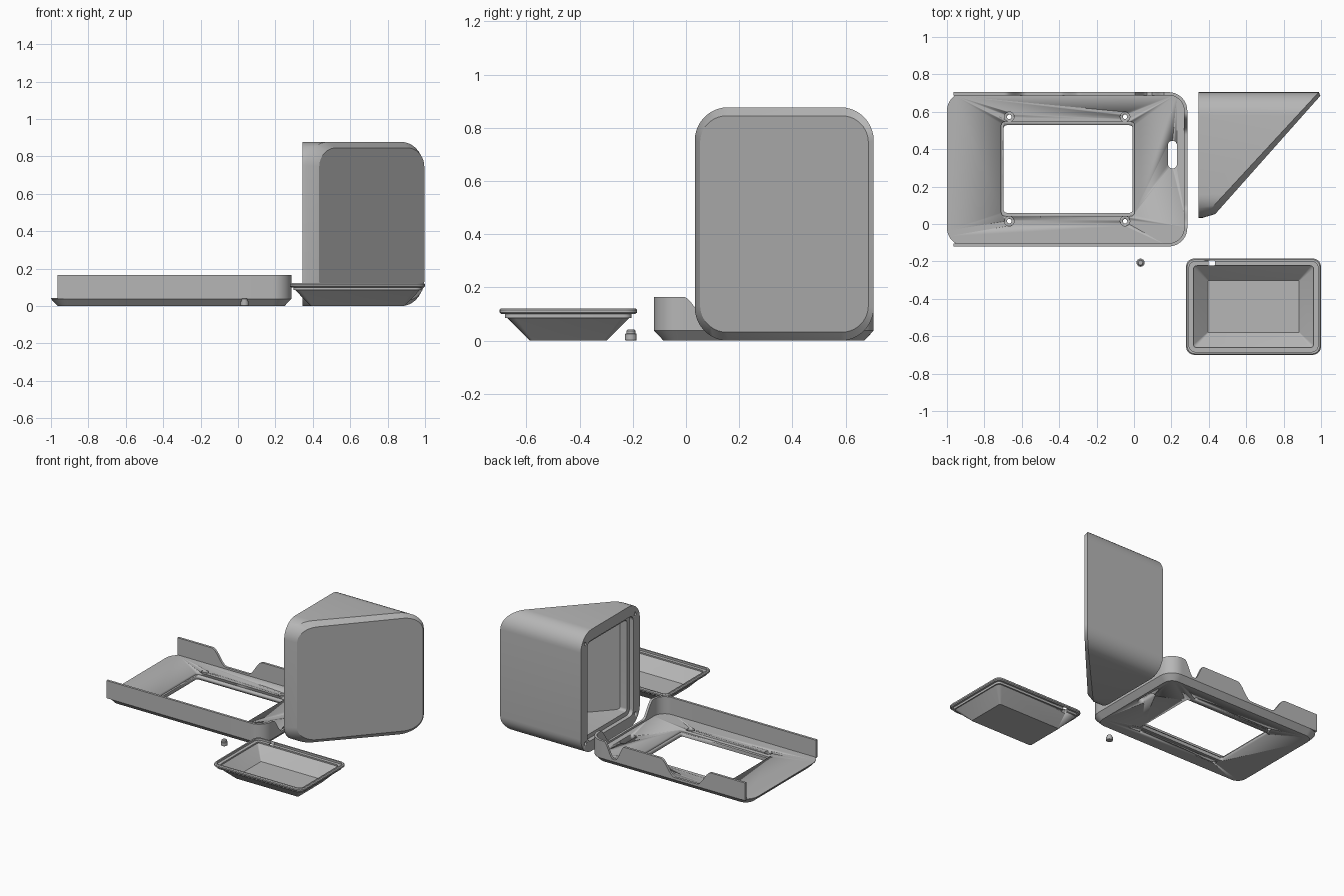
import bpy, bmesh, math
from mathutils import Vector

if "Cube" in bpy.data.objects:
    bpy.data.objects.remove(bpy.data.objects["Cube"])

grey = bpy.data.materials.new("plain grey")
grey.diffuse_color = (0.47, 0.47, 0.47, 1)
grey.use_nodes = True
grey.node_tree.nodes["Principled BSDF"].inputs["Base Color"].default_value = grey.diffuse_color


def rounded_rect(x0, x1, y0, y1, r, n=10):
    """Outline points of a rounded rectangle, counter-clockwise."""
    pts = []
    for cx, cy, a0 in ((x1 - r, y1 - r, 0), (x0 + r, y1 - r, 90),
                       (x0 + r, y0 + r, 180), (x1 - r, y0 + r, 270)):
        for i in range(n + 1):
            a = math.radians(a0 + 90 * i / n)
            pts.append((cx + r * math.cos(a), cy + r * math.sin(a)))
    return pts


def loft(name, loops, closed=True, angle=30):
    """Skin a stack of equal-length loops and cap both ends."""
    bm = bmesh.new()
    rows = [[bm.verts.new(p) for p in loop] for loop in loops]
    n = len(rows[0])
    for a, b in zip(rows, rows[1:]):
        for i in range(n):
            j = (i + 1) % n
            bm.faces.new((a[i], a[j], b[j], b[i]))
    bm.faces.new(rows[0])
    bm.faces.new(rows[-1])
    bmesh.ops.recalc_face_normals(bm, faces=bm.faces)
    me = bpy.data.meshes.new(name)
    bm.to_mesh(me)
    bm.free()
    me.materials.append(grey)
    ob = bpy.data.objects.new(name, me)
    bpy.context.collection.objects.link(ob)
    activate(ob)
    bpy.ops.object.shade_smooth_by_angle(angle=math.radians(angle))
    return ob


def activate(ob):
    bpy.ops.object.select_all(action='DESELECT')
    ob.select_set(True)
    bpy.context.view_layer.objects.active = ob


def prism(x0, x1, y0, y1, z0, z1, r=0.005, n=4):
    pts = rounded_rect(x0, x1, y0, y1, r, n)
    return loft("cutter", [[(x, y, z) for x, y in pts] for z in (z0, z1)])


def rod(x, y, r, z0, z1):
    return prism(x - r, x + r, y - r, y + r, z0, z1, r * 0.999, 5)


def cut(ob, cutters):
    for c in cutters:
        c.hide_render = True
        m = ob.modifiers.new("cut", 'BOOLEAN')
        m.operation = 'DIFFERENCE'
        m.solver = 'EXACT'
        m.object = c
        activate(ob)
        bpy.ops.object.modifier_apply(modifier=m.name)
        bpy.data.objects.remove(c)


# --- tray floor: chamfered plate with window, screw holes and slot
X0, X1, Y0, Y1, R = -1.0, 0.285, -0.12, 0.705, 0.1


def floor_loop(inset, z):
    return [(x, y, z) for x, y in rounded_rect(X0 + inset, X1 - inset, Y0 + inset,
                                              Y1 - inset, R - inset)]


floor = loft("tray_floor", [floor_loop(0.036, 0), floor_loop(0, 0.038), floor_loop(0, 0.042)])
corners = [(x, y) for x in (-0.667, -0.048) for y in (0.015, 0.573)]
cut(floor, [prism(-0.71, 0.003, 0.042, 0.547, 0.025, 0.1, 0.02)]
    + [rod(x, y, 0.026, 0.025, 0.1) for x, y in corners]
    + [prism(-0.697, -0.008, 0.06, 0.528, -0.1, 0.1, 0.015)]
    + [rod(x, y, 0.012, -0.1, 0.1) for x, y in corners]
    + [prism(0.181, 0.23, 0.297, 0.445, -0.1, 0.1, 0.024, 6)])


# --- tray wall: thin strip along three sides with scooped openings
def smooth(t):
    t = min(1, max(0, t))
    return t * t * (3 - 2 * t)


def scoop(v, a, b, c, d):
    return smooth((v - a) / (b - a)) * smooth((d - v) / (d - c))


def wall_height(x, y):
    dip = 0
    if y > Y1 - 0.02:
        dip = max(scoop(x, -0.69, -0.58, -0.40, -0.29), scoop(x, 0.0, 0.07, 0.09, 0.16))
    elif x > X1 - 0.02:
        dip = scoop(y, -0.01, 0.095, 0.485, 0.59)
    return 0.165 - 0.11 * dip


def steps(a, b, n):
    return [a + (b - a) * i / n for i in range(n + 1)]


path = [(x, Y1, 0, 1) for x in steps(-0.965, X1 - R, 90)]
path += [(X1 - R + R * math.sin(a), Y1 - R + R * math.cos(a), math.sin(a), math.cos(a))
         for a in steps(0, math.pi / 2, 10)[1:]]
path += [(X1, y, 1, 0) for y in steps(Y1 - R, Y0 + R, 50)[1:]]
path += [(X1 - R + R * math.cos(a), Y0 + R - R * math.sin(a), math.cos(a), -math.sin(a))
         for a in steps(0, math.pi / 2, 10)[1:]]
path += [(-0.965, Y0, 0, -1)]
T = 0.017
sections = []
for x, y, nx, ny in path:
    h = wall_height(x, y)
    xi, yi = x - T * nx, y - T * ny
    sections.append([(x, y, 0.038), (x, y, h), (xi, yi, h), (xi, yi, 0.038)])
loft("tray_wall", sections)


# --- wedge housing: rounded block with a slanted face and an open, stepped side
def housing_loop(dy, dz, r, fx):
    return [(fx(y), y, z) for y, z in rounded_rect(0.033 + dy, 0.705 - dy, dz, 0.877 - dz, r)]


def slant(y):
    return 0.385 + (y - 0.053) * 0.925


def side(y):
    return 0.345


def ledge(y):
    return 0.375


housing = loft("wedge_housing", [
    housing_loop(0.02, 0.032, 0.1, lambda y: 0.444 + (y - 0.064) * 0.889),
    housing_loop(0, 0, 0.125, slant),
    housing_loop(0, 0, 0.125, side),
    housing_loop(0.075, 0.078, 0.04, side),
    housing_loop(0.075, 0.078, 0.04, ledge),
    housing_loop(0.105, 0.108, 0.02, ledge),
    housing_loop(0.105, 0.108, 0.02, lambda y: slant(y) - 0.035)])
pins = []
for y in (0.085, 0.653):
    for z in (0.08, 0.797):
        c = rod(0, 0, 0.011, -0.03, 0.025)
        c.rotation_euler = (0, math.pi / 2, 0)
        c.location = (0.345, y, z)
        pins.append(c)
cut(housing, pins)

# --- dish lid: sloped shell with a stepped rim
dish_profile = [  # half width, half depth, height, corner radius
    (0.25, 0.143, 0, 0.01), (0.333, 0.228, 0.085, 0.03), (0.341, 0.238, 0.085, 0.03),
    (0.341, 0.238, 0.1, 0.03), (0.354, 0.251, 0.1, 0.04), (0.361, 0.258, 0.106, 0.045),
    (0.361, 0.258, 0.116, 0.045), (0.355, 0.252, 0.122, 0.04), (0.345, 0.242, 0.122, 0.035),
    (0.345, 0.242, 0.108, 0.035), (0.322, 0.219, 0.108, 0.02), (0.322, 0.219, 0.098, 0.015),
    (0.243, 0.139, 0.015, 0.005)]
CX, CY = 0.639, -0.442
dish = loft("dish_lid", [[(x, y, z) for x, y in rounded_rect(CX - w, CX + w, CY - d, CY + d, r, 5)]
                         for w, d, z, r in dish_profile])
cut(dish, [prism(0.397, 0.432, -0.222, -0.194, 0.05, 0.2)])

# --- small plug: round base with a narrower rounded key on top
plug = [(0.019, 0), (0.022, 0.003), (0.022, 0.026), (0.017, 0.027), (0.017, 0.037), (0.012, 0.042)]
loft("small_plug", [[(0.035 + r * math.cos(k * math.pi / 12), -0.207 + r * math.sin(k * math.pi / 12), z)
                     for k in range(24)] for r, z in plug])
